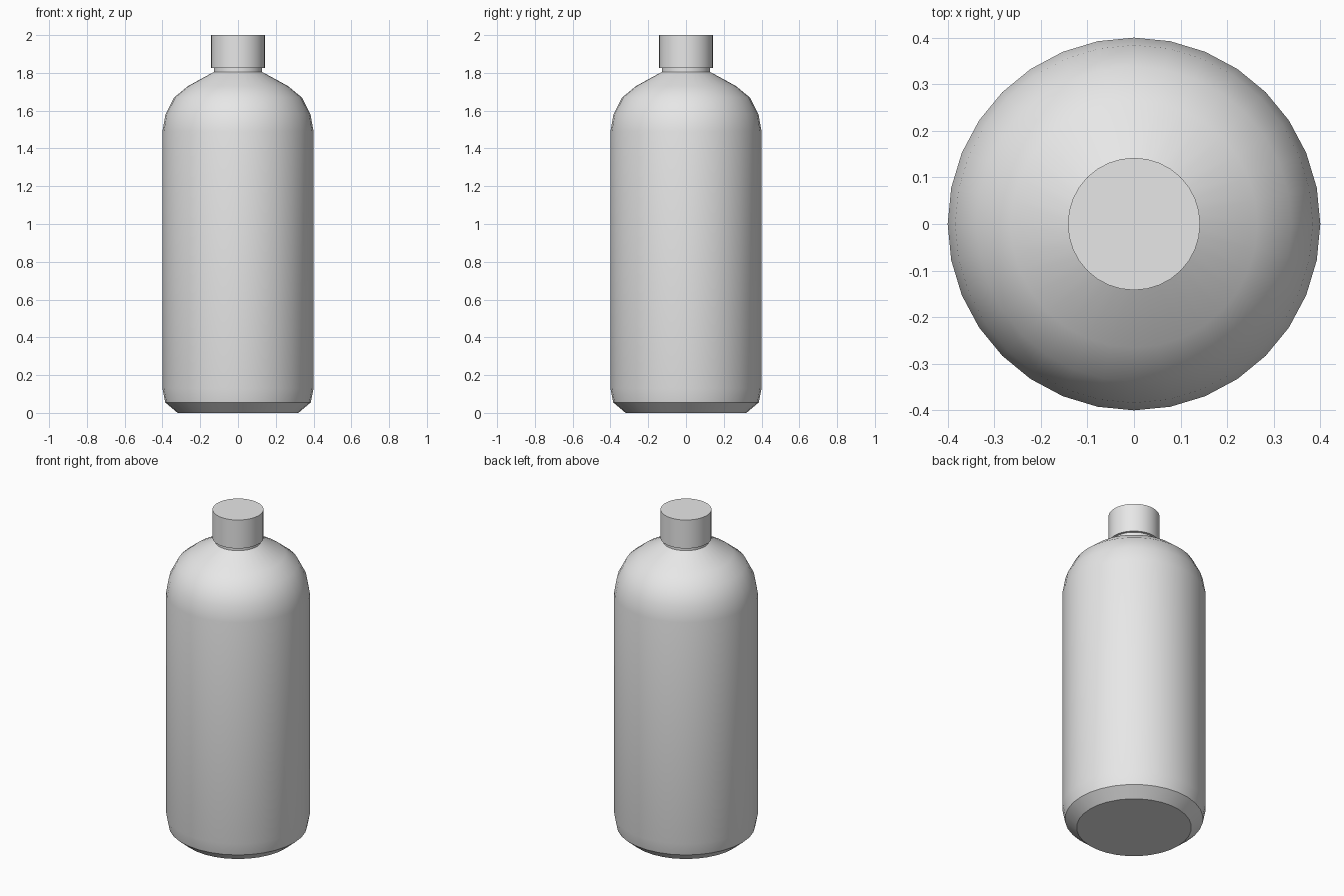
import bpy
import math

SIDES = 32

cube = bpy.data.objects.get("Cube")
if cube:
    bpy.data.objects.remove(cube, do_unlink=True)

grey = bpy.data.materials.new("light_grey")
grey.use_nodes = True
grey.diffuse_color = (0.8, 0.8, 0.8, 1)
grey.node_tree.nodes["Principled BSDF"].inputs["Base Color"].default_value = (0.8, 0.8, 0.8, 1)


def lathe(name, profile):
    """Closed solid turned around z from (radius, height) points, bottom to top."""
    verts, faces = [], []
    for radius, z in profile:
        for i in range(SIDES):
            a = math.tau * i / SIDES
            verts.append((radius * math.cos(a), radius * math.sin(a), z))
    for ring in range(len(profile) - 1):
        low, high = ring * SIDES, (ring + 1) * SIDES
        for i in range(SIDES):
            j = (i + 1) % SIDES
            faces.append((low + i, low + j, high + j, high + i))
    faces.append(tuple(reversed(range(SIDES))))
    faces.append(tuple(range(len(verts) - SIDES, len(verts))))
    mesh = bpy.data.meshes.new(name)
    mesh.from_pydata(verts, [], faces)
    mesh.materials.append(grey)
    obj = bpy.data.objects.new(name, mesh)
    bpy.context.collection.objects.link(obj)
    bpy.ops.object.select_all(action="DESELECT")
    obj.select_set(True)
    bpy.context.view_layer.objects.active = obj
    bpy.ops.object.shade_smooth_by_angle(angle=math.radians(30))
    return obj


# Bottle: chamfered foot, straight wall, rounded shoulder and short neck
lathe("bottle_body", [
    (0.32, 0), (0.385, 0.055), (0.4, 0.13), (0.4, 1.49), (0.384, 1.58),
    (0.338, 1.67), (0.265, 1.73), (0.128, 1.805), (0.128, 1.84),
])

# Screw cap sitting just above the shoulder
lathe("bottle_cap", [(0.142, 1.825), (0.142, 2)])
